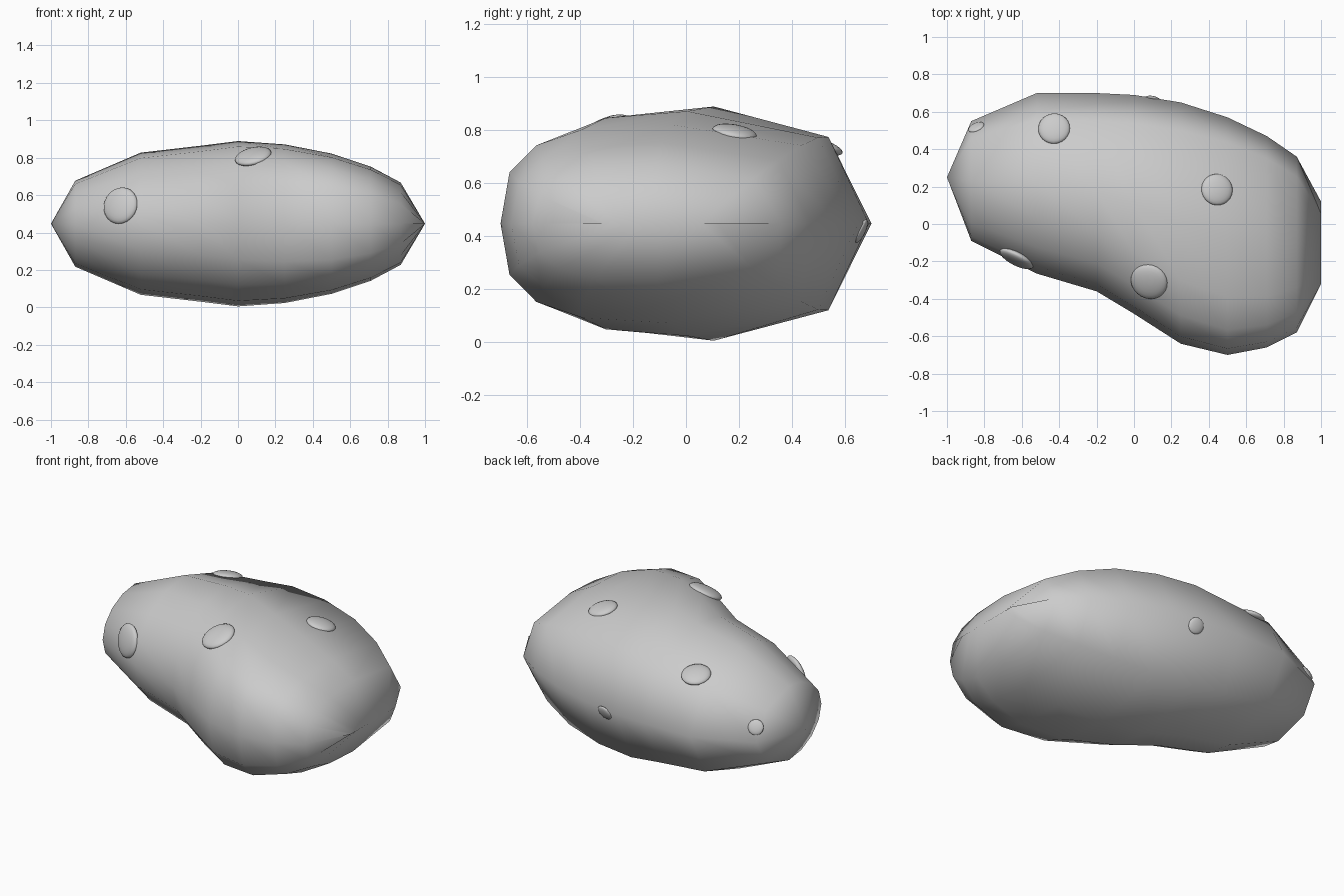
import bpy, bmesh
from math import sin, cos, pi, radians
from mathutils import Vector
from mathutils.bvhtree import BVHTree

cube = bpy.data.objects.get("Cube")
if cube:
    bpy.data.objects.remove(cube, do_unlink=True)

grey = bpy.data.materials.new("plain_grey")
grey.use_nodes = True
grey.diffuse_color = (0.6, 0.6, 0.6, 1)
grey.node_tree.nodes["Principled BSDF"].inputs["Base Color"].default_value = (0.6, 0.6, 0.6, 1)

MID_Z = 0.447


def finish(bm, name, angle):
    mesh = bpy.data.meshes.new(name)
    bm.to_mesh(mesh)
    obj = bpy.data.objects.new(name, mesh)
    bpy.context.collection.objects.link(obj)
    mesh.materials.append(grey)
    bpy.ops.object.select_all(action='DESELECT')
    obj.select_set(True)
    bpy.context.view_layer.objects.active = obj
    bpy.ops.object.shade_smooth_by_angle(angle=radians(angle))
    return obj


def power(v, p):
    return (1 if v > 0 else -1) * abs(v) ** (2 / p) if abs(v) > 1e-6 else 0


# Body: cross-sections along x as (x, back y, front y, half height, squareness)
stations = [
    (-1.0, 0.25, 0.25, 0.0, 2),
    (-0.87, 0.55, -0.09, 0.23, 2),
    (-0.52, 0.70, -0.265, 0.38, 2),
    (-0.2, 0.70, -0.36, 0.417, 2.1),
    (0.0, 0.69, -0.48, 0.442, 2.3),
    (0.25, 0.65, -0.64, 0.424, 2.6),
    (0.5, 0.57, -0.70, 0.375, 2.9),
    (0.71, 0.47, -0.66, 0.305, 2.9),
    (0.87, 0.36, -0.58, 0.22, 2.7),
    (1.0, 0.12, -0.32, 0.0, 2),
]
half = [0, 45, 90, 112.5, 135, 157.5, 180]
angles = [radians(a) for a in half + [360 - a for a in half[-2:0:-1]]]

bm = bmesh.new()
rings = []
for x, back, front, h, p in stations:
    mid, wide = (back + front) / 2, (back - front) / 2
    rings.append([bm.verts.new((x, mid + wide * power(cos(a), p), MID_Z + h * power(sin(a), p)))
                  for a in angles])
n = len(angles)
for r, s in zip(rings, rings[1:]):
    for i in range(n):
        j = (i + 1) % n
        bm.faces.new((r[i], r[j], s[j], s[i]))
bmesh.ops.remove_doubles(bm, verts=bm.verts, dist=0.0005)
bmesh.ops.recalc_face_normals(bm, faces=bm.faces)
tree = BVHTree.FromBMesh(bm)
finish(bm, "body", 75)
bm.free()

# Buds: flattened balls lying on the skin
buds = [
    (-0.43, 0.52, 0.77, 0.085),
    (0.45, 0.19, 0.83, 0.085),
    (0.08, -0.31, 0.81, 0.1),
    (-0.63, -0.19, 0.545, 0.1),
    (0.1, 0.68, 0.41, 0.048),
    (-0.84, 0.51, 0.52, 0.045),
]
for k, (x, y, z, radius) in enumerate(buds):
    spot, normal, _, _ = tree.find_nearest(Vector((x, y, z)))
    bm = bmesh.new()
    bmesh.ops.create_uvsphere(bm, u_segments=24, v_segments=12, radius=radius)
    bmesh.ops.scale(bm, vec=(1, 1, 0.3), verts=bm.verts)
    bmesh.ops.rotate(bm, matrix=normal.to_track_quat('Z', 'Y').to_matrix(), verts=bm.verts)
    bmesh.ops.translate(bm, vec=spot, verts=bm.verts)
    finish(bm, f"bud_{k + 1}", 60)
    bm.free()
